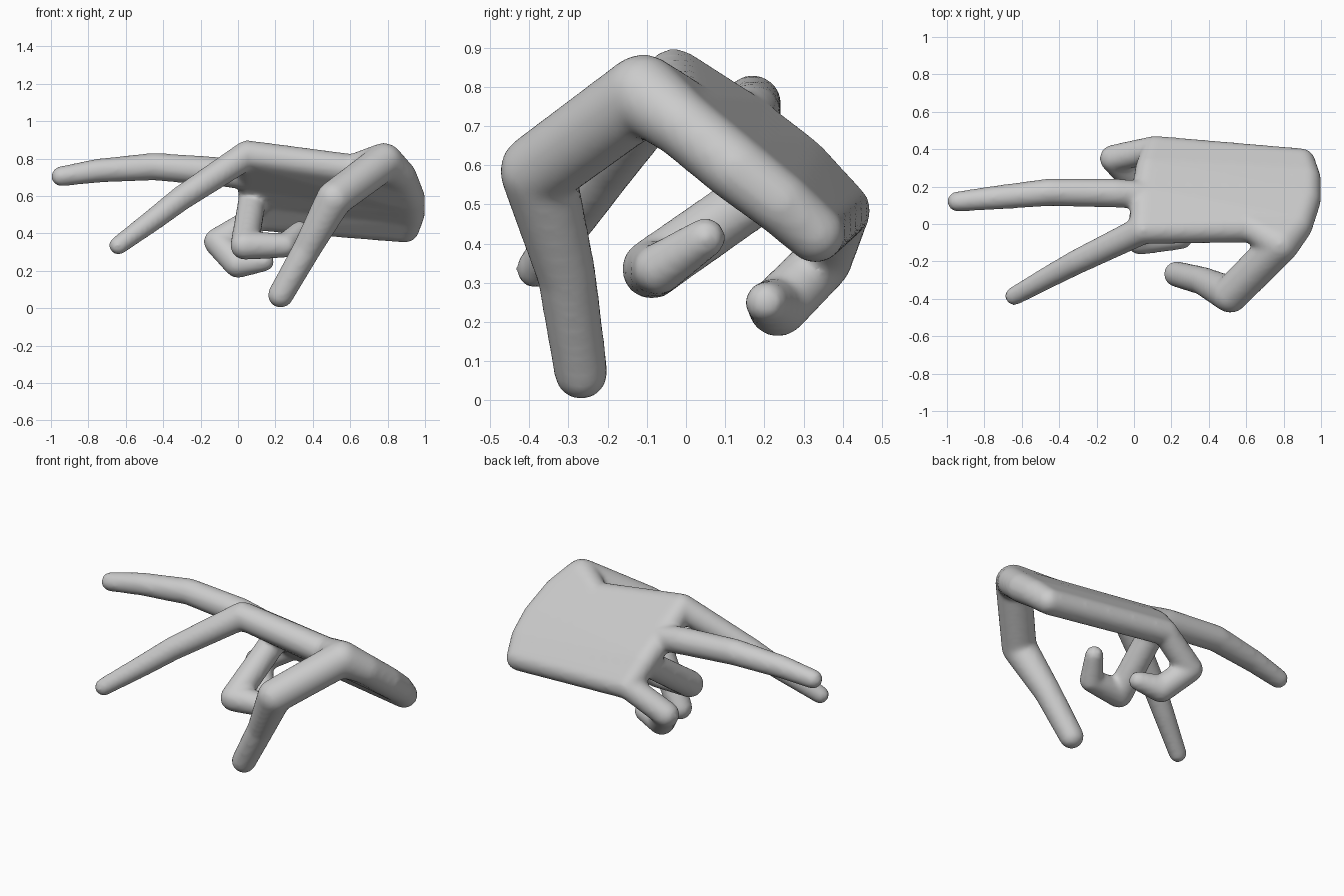
import bpy, bmesh
from mathutils import Matrix, Vector

if "Cube" in bpy.data.objects:
    bpy.data.objects.remove(bpy.data.objects["Cube"])

skin = bpy.data.materials.new("plain_grey")
skin.diffuse_color = (0.6, 0.6, 0.6, 1)
skin.use_nodes = True
skin.node_tree.nodes["Principled BSDF"].inputs["Base Color"].default_value = skin.diffuse_color


def hull(bm, balls):
    """Rounded solid wrapped around balls given as (x, y, z, radius)."""
    part = bmesh.new()
    for x, y, z, r in balls:
        bmesh.ops.create_icosphere(part, subdivisions=3, radius=r,
                                   matrix=Matrix.Translation((x, y, z)))
    res = bmesh.ops.convex_hull(part, input=part.verts[:])
    junk = [v for v in res["geom_interior"] if isinstance(v, bmesh.types.BMVert)]
    bmesh.ops.delete(part, geom=junk, context='VERTS')
    tmp = bpy.data.meshes.new("tmp")
    part.to_mesh(tmp)
    part.free()
    bm.from_mesh(tmp)
    bpy.data.meshes.remove(tmp)


def chain(bm, joints):
    """Tapered rounded segments from joint to joint."""
    for a, b in zip(joints, joints[1:]):
        hull(bm, (a, b))


# Knuckle row and wrist row, index side to little-finger side
knuckles = [(0.05, -0.03, 0.82, 0.078), (0.06, 0.155, 0.705, 0.075),
            (0.08, 0.29, 0.60, 0.075), (0.11, 0.40, 0.485, 0.072)]
wrist = [(0.87, -0.01, 0.705, 0.085), (0.915, 0.13, 0.59, 0.085),
         (0.92, 0.24, 0.505, 0.08), (0.895, 0.33, 0.425, 0.075)]

# Finger joints from the knuckle to the tip
index = [knuckles[0], (-0.30, -0.20, 0.59, 0.067),
         (-0.45, -0.28, 0.475, 0.06), (-0.64, -0.385, 0.335, 0.05)]
middle = [knuckles[1], (-0.10, 0.165, 0.73, 0.078), (-0.45, 0.17, 0.757, 0.074),
          (-0.75, 0.14, 0.735, 0.064), (-0.945, 0.12, 0.705, 0.054)]
ring = [knuckles[2], (0.035, -0.088, 0.335, 0.077),
        (0.25, -0.07, 0.335, 0.066), (0.33, 0.05, 0.415, 0.052)]
little = [knuckles[3], (-0.11, 0.35, 0.355, 0.074),
          (0.0, 0.235, 0.238, 0.077), (0.14, 0.205, 0.25, 0.054)]
thumb = [wrist[0], (0.78, -0.11, 0.782, 0.102), (0.515, -0.378, 0.585, 0.098),
         (0.37, -0.305, 0.32, 0.076), (0.228, -0.268, 0.07, 0.069)]

bm = bmesh.new()
# Palm strips
for i in range(3):
    hull(bm, knuckles[i:i + 2] + wrist[i:i + 2])
# Web between palm edge and thumb
hull(bm, [(0.60, 0.0, 0.75, 0.07), wrist[0], thumb[1]])
# Fingers and thumb
for joints in (index, middle, ring, little, thumb):
    chain(bm, joints)

mesh = bpy.data.meshes.new("hand")
bm.to_mesh(mesh)
bm.free()
mesh.materials.append(skin)
hand = bpy.data.objects.new("hand", mesh)
bpy.context.collection.objects.link(hand)

# Fuse the parts into one soft skin
fuse = hand.modifiers.new("fuse", 'REMESH')
fuse.mode = 'VOXEL'
fuse.voxel_size = 0.014
fuse.use_smooth_shade = True
soften = hand.modifiers.new("soften", 'SMOOTH')
soften.factor = 0.5
soften.iterations = 8
